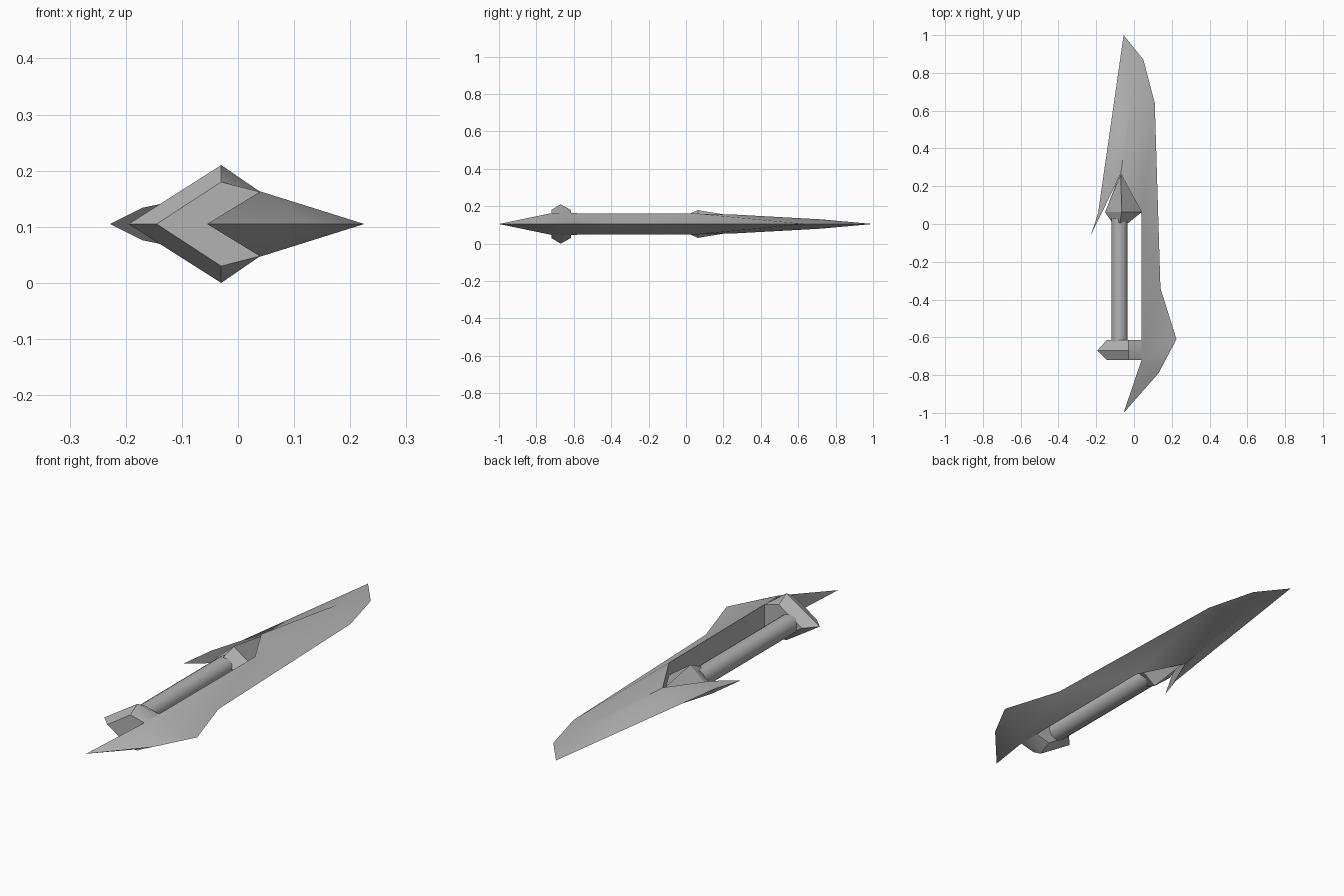
import bpy, bmesh, math
from mathutils import Matrix

cube = bpy.data.objects.get("Cube")
if cube:
    bpy.data.objects.remove(cube, do_unlink=True)

MID = 0.105  # height of the flat symmetry plane

metal = bpy.data.materials.new("grey metal")
metal.use_nodes = True
metal.diffuse_color = (0.45, 0.45, 0.45, 1)
metal.node_tree.nodes["Principled BSDF"].inputs["Base Color"].default_value = (0.45, 0.45, 0.45, 1)


def finish(name, bm, angle):
    bmesh.ops.remove_doubles(bm, verts=bm.verts, dist=1e-5)
    bmesh.ops.recalc_face_normals(bm, faces=bm.faces)
    mesh = bpy.data.meshes.new(name)
    bm.to_mesh(mesh)
    bm.free()
    mesh.materials.append(metal)
    obj = bpy.data.objects.new(name, mesh)
    bpy.context.collection.objects.link(obj)
    obj.location.z = MID
    bpy.ops.object.select_all(action='DESELECT')
    obj.select_set(True)
    bpy.context.view_layer.objects.active = obj
    bpy.ops.object.shade_smooth_by_angle(angle=math.radians(angle))
    return obj


def mirrored_loft(name, rings, angle):
    """Skin rings of half-profile points (x, y, h), mirrored about the mid plane."""
    bm = bmesh.new()
    loops = []
    for ring in rings:
        full = ring + [(x, y, -h) for x, y, h in reversed(ring) if h > 0]
        loops.append([bm.verts.new(p) for p in full])
    n = len(loops[0])
    for a, b in zip(loops, loops[1:]):
        for i in range(n):
            j = (i + 1) % n
            bm.faces.new((a[i], a[j], b[j], b[i]))
    bm.faces.new(loops[0])
    bm.faces.new(loops[-1])
    return finish(name, bm, angle)


# Blade: sharp outer edge (h = 0), thick inner edge, mirrored top and bottom
P = {
    "tip": (-0.055, 1.0, 0), "tip_cut": (0.05, 0.87, 0), "shoulder": (0.11, 0.64, 0),
    "waist": (0.14, -0.34, 0), "elbow": (0.225, -0.61, 0), "lower": (0.13, -0.79, 0),
    "spike": (-0.055, -1.0, 0), "inner_low": (0.04, -0.72, 0.058),
    "inner_high": (0.04, 0.063, 0.055), "notch": (-0.07, 0.265, 0.05),
    "barb_ridge": (-0.17, 0.06, 0.029), "barb_tip": (-0.228, -0.058, 0),
    "barb_edge": (-0.19, 0.058, 0), "ridge": (-0.01, 0.72, 0.025),
}
FACES = [
    "tip tip_cut ridge", "tip_cut shoulder ridge", "shoulder notch ridge",
    "shoulder inner_high notch", "shoulder waist inner_high",
    "waist inner_low inner_high", "waist elbow inner_low", "elbow lower inner_low",
    "lower spike inner_low", "tip ridge barb_edge", "ridge notch barb_edge",
    "notch barb_ridge barb_edge", "barb_ridge barb_tip barb_edge",
]
WALL = ["spike", "inner_low", "inner_high", "notch", "barb_ridge", "barb_tip"]
bm = bmesh.new()
up = {k: bm.verts.new(p) for k, p in P.items()}
down = {k: bm.verts.new((p[0], p[1], -p[2])) if p[2] else up[k] for k, p in P.items()}
for f in FACES:
    for side in (up, down):
        bm.faces.new([side[k] for k in f.split()])
for a, b in zip(WALL, WALL[1:]):
    quad = list(dict.fromkeys((up[a], up[b], down[b], down[a])))
    bm.faces.new(quad)
finish("blade", bm, 30)

# Guard: bevelled block joining the grip to the inner edge
mirrored_loft("guard", [
    [(left, y, 0), (-0.03, y, top), (0.04, y, 0.057)]
    for y, left, top in ((-0.72, -0.145, 0.075), (-0.67, -0.195, 0.105), (-0.615, -0.145, 0.075))
], 40)

# Collar: faceted wedge fitting into the notch
mirrored_loft("collar", [
    [(l, y, 0), (c, y, h), (r, y, 0)]
    for y, l, c, r, h in ((0.005, -0.115, -0.075, -0.03, 0.048),
                          (0.063, -0.153, -0.065, 0.04, 0.074),
                          (0.262, -0.075, -0.07, -0.065, 0.042))
], 25)

# Grip: round bar
bm = bmesh.new()
bmesh.ops.create_cone(bm, cap_ends=True, segments=16, radius1=0.043, radius2=0.043, depth=0.67,
                      matrix=Matrix.Translation((-0.077, -0.305, 0)) @ Matrix.Rotation(math.pi / 2, 4, 'X'))
finish("grip", bm, 40)
